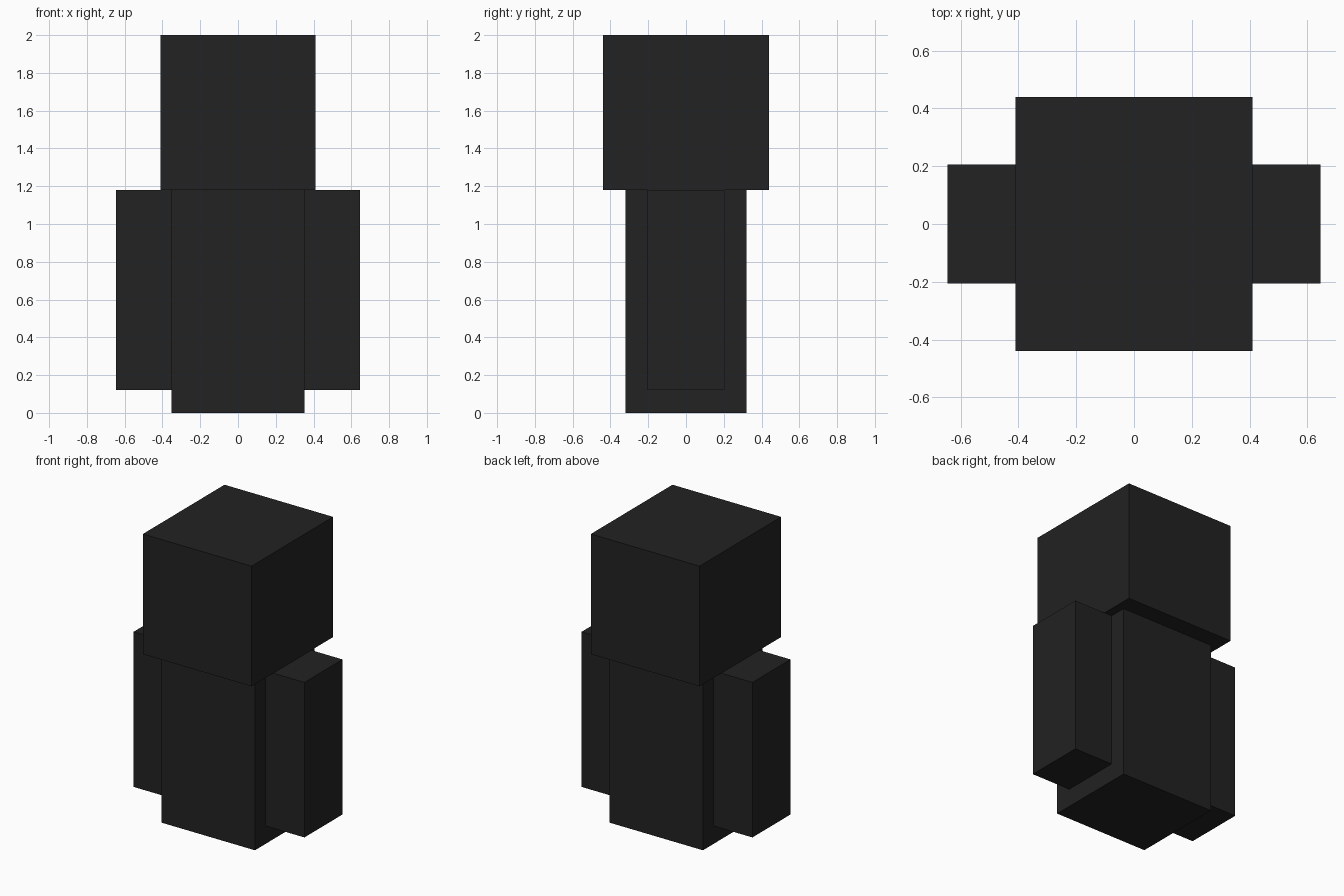
import bpy
import bmesh
from mathutils import Vector

default = bpy.data.objects.get("Cube")
if default:
    bpy.data.objects.remove(default, do_unlink=True)

# Single near-black material
CHARCOAL = (0.016, 0.016, 0.016, 1)
charcoal = bpy.data.materials.new("charcoal")
charcoal.use_nodes = True
charcoal.diffuse_color = CHARCOAL
charcoal.node_tree.nodes["Principled BSDF"].inputs["Base Color"].default_value = CHARCOAL


def box(name, low, high):
    """Add a flat-shaded box between two opposite corners."""
    low, high = Vector(low), Vector(high)
    bm = bmesh.new()
    bmesh.ops.create_cube(bm, size=1)
    bmesh.ops.scale(bm, vec=high - low, verts=bm.verts)
    bmesh.ops.translate(bm, vec=(low + high) / 2, verts=bm.verts)
    mesh = bpy.data.meshes.new(name)
    bm.to_mesh(mesh)
    bm.free()
    mesh.materials.append(charcoal)
    obj = bpy.data.objects.new(name, mesh)
    bpy.context.collection.objects.link(obj)
    return obj


SHOULDER = 1.18
BODY_X = 0.352
ARM_X = 0.645

# Head and body
box("head", (-0.41, -0.44, SHOULDER), (0.41, 0.44, 2))
box("body", (-BODY_X, -0.32, 0), (BODY_X, 0.32, SHOULDER))

# Arms against the sides of the body
for name, x0, x1 in (("left_arm", BODY_X, ARM_X), ("right_arm", -ARM_X, -BODY_X)):
    box(name, (x0, -0.205, 0.122), (x1, 0.205, SHOULDER))
